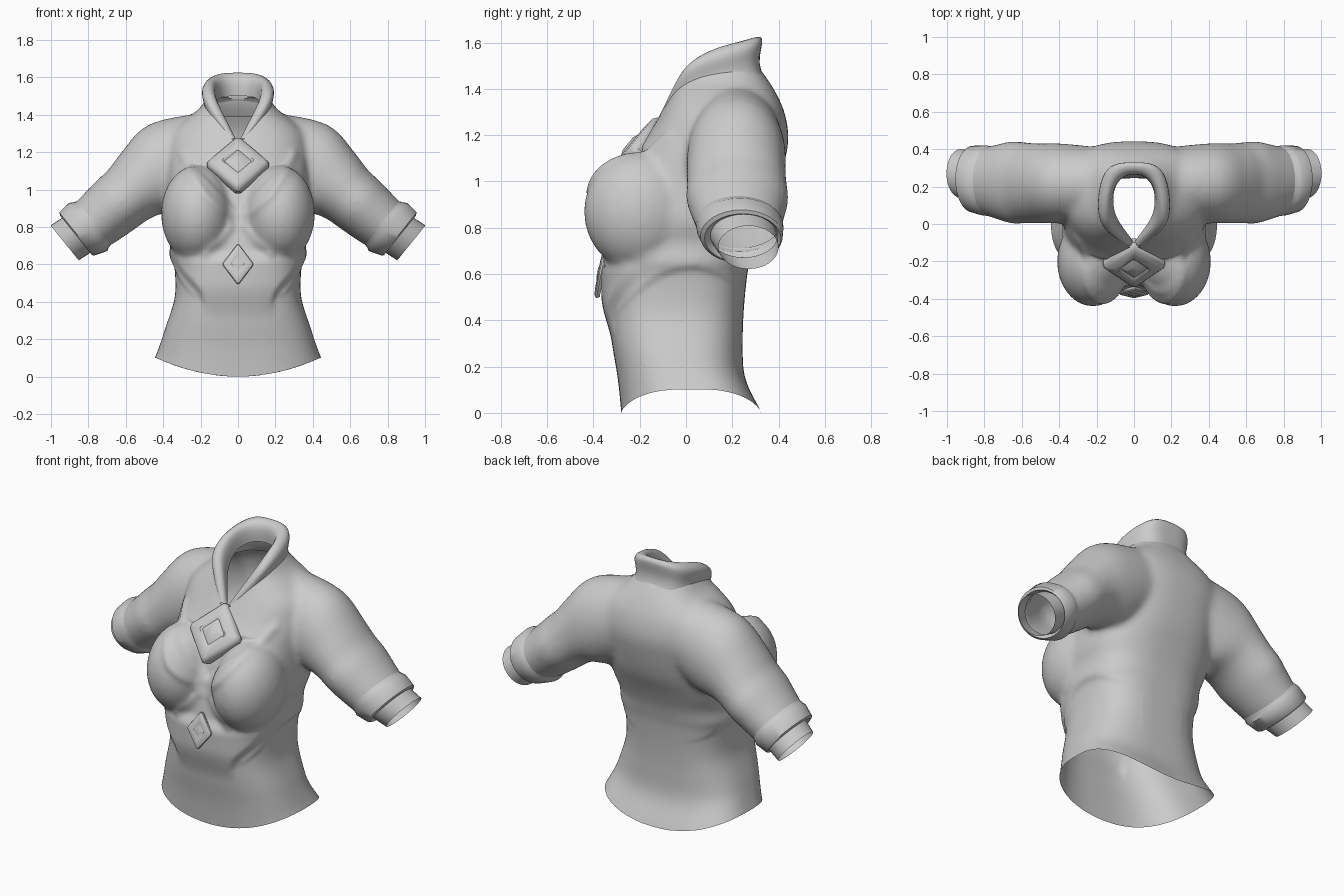
import bpy, bmesh, math
from mathutils import Vector

if "Cube" in bpy.data.objects:
    bpy.data.objects.remove(bpy.data.objects["Cube"])

grey = bpy.data.materials.new("plain grey")
grey.diffuse_color = (0.6, 0.6, 0.6, 1)
grey.use_nodes = True
grey.node_tree.nodes["Principled BSDF"].inputs["Base Color"].default_value = grey.diffuse_color


def activate(ob):
    bpy.ops.object.select_all(action='DESELECT')
    ob.select_set(True)
    bpy.context.view_layer.objects.active = ob


def make(name, bm):
    me = bpy.data.meshes.new(name)
    bmesh.ops.recalc_face_normals(bm, faces=bm.faces)
    bm.to_mesh(me)
    bm.free()
    me.materials.append(grey)
    ob = bpy.data.objects.new(name, me)
    bpy.context.collection.objects.link(ob)
    return ob


def shade(ob, angle=40):
    activate(ob)
    bpy.ops.object.shade_smooth_by_angle(angle=math.radians(angle))


def loft(bm, rings, caps=False, closed=True):
    rows = [[bm.verts.new(p) for p in r] for r in rings]
    n = len(rows[0])
    for a, b in zip(rows, rows[1:]):
        for i in range(n if closed else n - 1):
            j = (i + 1) % n
            bm.faces.new((a[i], a[j], b[j], b[i]))
    if caps:
        bm.faces.new(rows[0][::-1])
        bm.faces.new(rows[-1])


def smooth_rows(rows, k=4):
    # spline through the ring parameters
    out = []
    for i in range(len(rows) - 1):
        p = [rows[max(0, min(len(rows) - 1, i + d))] for d in (-1, 0, 1, 2)]
        for s in range(k):
            t = s / k
            out.append([.5 * (2 * b + (c - a) * t + (2 * a - 5 * b + 4 * c - d) * t * t
                              + (3 * b - a - 3 * c + d) * t ** 3) for a, b, c, d in zip(*p)])
    return out + [rows[-1]]


def power(v, e):
    return math.copysign(abs(v) ** e, v)


def step(a, b, x):
    t = max(0, min(1, (x - a) / (b - a)))
    return t * t * (3 - 2 * t)


def torso_ring(z, hw, yf, yb, n=56):
    # boxier at the hem and across the back, rounder over the chest
    up = step(.5, 1, z)
    pts = []
    for a in (2 * math.pi * i / n for i in range(n)):
        e = .72 if math.sin(a) > 0 else .74 + .11 * up
        pts.append((hw * power(math.cos(a), .68 + .1 * up),
                    (yf + yb) / 2 + (yb - yf) / 2 * power(math.sin(a), e), z))
    return pts


def arm_ring(side, cx, cz, r, cy, ry, tilt, n=32):
    # ring whose up direction leans outward by tilt
    return [(side * (cx + r * math.cos(a) * math.sin(tilt)), cy + ry * math.sin(a),
             cz + r * math.cos(a) * math.cos(tilt))
            for a in (2 * math.pi * i / n for i in range(n))]


# Body: torso, sleeves and bust fused into one skin
bm = bmesh.new()
torso = [(-.1, .48, -.275, .36), (0, .445, -.28, .325), (.15, .405, -.295, .255),
         (.3, .37, -.32, .245), (.45, .345, -.335, .25), (.6, .352, -.34, .265),
         (.65, .37, -.34, .275), (.73, .36, -.33, .295), (.83, .385, -.31, .335),
         (.95, .38, -.29, .39), (1.1, .38, -.235, .43), (1.2, .38, -.165, .443),
         (1.3, .36, -.105, .425), (1.37, .29, -.07, .395), (1.43, .21, -.045, .36),
         (1.5, .16, -.02, .31)]
loft(bm, [torso_ring(*t) for t in smooth_rows(torso)], caps=True)
sleeve = [(.18, 1.185, .225, .22, .19, .1), (.39, 1.115, .25, .218, .213, .35),
          (.515, 1.035, .197, .217, .215, .58), (.585, .975, .172, .22, .217, .66),
          (.645, .925, .166, .222, .222, .68), (.71, .87, .158, .225, .205, .68),
          (.765, .825, .15, .228, .19, .68), (.86, .75, .13, .235, .17, .68)]
for side in (-1, 1):
    loft(bm, [arm_ring(side, *s) for s in smooth_rows(sleeve)], caps=True)
    cup = bmesh.ops.create_uvsphere(bm, u_segments=32, v_segments=20, radius=1)['verts']
    for v in cup:
        v.co = Vector((side * .22 + v.co.x * .192, -.2 + v.co.y * .242, .87 + v.co.z * .26))
body = make("bodice", bm)
activate(body)
m = body.modifiers.new("fuse", 'REMESH')
m.mode = 'VOXEL'
m.voxel_size = 0.014
bpy.ops.object.modifier_apply(modifier=m.name)

bm = bmesh.new()
bm.from_mesh(body.data)


def relax(times):
    for _ in range(times):
        bmesh.ops.smooth_vert(bm, verts=bm.verts, factor=.5, use_axis_x=True,
                              use_axis_y=True, use_axis_z=True)


relax(10)
# open hem
bmesh.ops.bisect_plane(bm, geom=bm.verts[:] + bm.edges[:] + bm.faces[:],
                       plane_co=(0, 0, 0), plane_no=(0, 0, -1), clear_outer=True)

# strap that borders the neckline and crosses below the bust
strap = [Vector(p) for p in ((.30, 1.19), (.25, 1.09), (.17, .97), (.05, .86),
                             (.04, .80), (.09, .73), (.17, .66))]


def strap_gap(p):
    best = 9
    for a, b in zip(strap, strap[1:]):
        d = b - a
        t = max(0, min(1, (p - a).dot(d) / d.length_squared))
        best = min(best, (p - a - d * t).length)
    return best


for v in bm.verts:
    x, y, z = v.co
    ax = abs(x)
    if y < -.05 and ax < .42:
        # sunken chest panel, pointed at the bottom
        inner = step(0, .03, z - .87 - 1.04 * ax) * (1 - step(1.125, 1.15, z))
        v.co.y += .022 * inner
        v.co.y -= .016 * math.exp(-(strap_gap(Vector((ax, z))) / .024) ** 2)
        # raised front panel between the waist darts
        edge = .2 + .14 * step(.40, .63, z)
        v.co.y -= .028 * step(-.005, .025, edge - ax) * step(.3, .5, z) * (1 - step(.6, .68, z))
    # hollow side panels under an arched edge
    arch = .63 - 2 * (y - .02) ** 2
    if ax > .15 and z < .75:
        v.co.x *= 1 - .03 * step(-.008, .018, arch - z) * step(.2, .42, z)
    # hem rises towards the sides
    if z < .5:
        v.co.z += .1 * min(1, (x / .44) ** 2) * (1 - z / .5)
relax(1)


def opening(c):
    neck = c.z > 1.2 and (c.x / .15) ** 2 + ((c.y - .14) / .18) ** 2 < 1
    vee = c.z > 1.22 and c.y < .1 and abs(c.x) < min(.13, .55 * (c.z - 1.22))
    arm = abs(c.x) > .6 and (abs(c.x) - .785) * .78 - (c.z - .81) * .63 > 0
    return neck or vee or arm


bmesh.ops.delete(bm, geom=[f for f in bm.faces if opening(f.calc_center_median())],
                 context='FACES')
low = min(v.co.z for v in bm.verts)
for v in bm.verts:
    v.co.z -= low * max(0, 1 - v.co.z / .3)
bm.to_mesh(body.data)
bm.free()
shade(body, 60)

# Turned cuffs with the narrow sleeve end showing
cuff = [(.765, .825, .146, .226, .186, .68), (.79, .81, .155, .232, .188, .68),
        (.802, .80, .165, .233, .188, .68), (.862, .762, .148, .24, .178, .68),
        (.866, .755, .135, .245, .165, .68), (.85, .765, .12, .25, .145, .68),
        (.927, .715, .12, .27, .13, .68)]
for side, label in ((-1, "left"), (1, "right")):
    bm = bmesh.new()
    loft(bm, [arm_ring(side, *c) for c in cuff])
    shade(make(label + "_cuff", bm), 50)

# Standing collar running down into the lapels, half profile rows
rows = [
    [(0, .27, 1.50), (.06, .26, 1.50), (.105, .2, 1.49), (.115, .12, 1.46),
     (.10, .04, 1.40), (.055, -.025, 1.33), (.005, -.09, 1.25)],
    [(0, .26, 1.62), (.06, .25, 1.62), (.115, .19, 1.62), (.13, .09, 1.595),
     (.12, .0, 1.52), (.065, -.05, 1.40), (.005, -.105, 1.265)],
    [(0, .355, 1.64), (.12, .355, 1.64), (.19, .28, 1.59), (.22, .12, 1.545),
     (.205, -.01, 1.505), (.135, -.065, 1.41), (.03, -.125, 1.28)],
    [(0, .295, 1.51), (.11, .295, 1.51), (.155, .24, 1.49), (.17, .13, 1.46),
     (.165, .03, 1.42), (.12, -.045, 1.345), (.04, -.11, 1.26)],
    [(0, .375, 1.39), (.11, .37, 1.39), (.19, .29, 1.395), (.22, .13, 1.385),
     (.19, 0, 1.35), (.14, -.06, 1.29), (.06, -.115, 1.22)]]
bm = bmesh.new()
loft(bm, [[(-x, y, z) for x, y, z in r[:0:-1]] + r for r in rows], closed=False)
collar = make("collar", bm)
activate(collar)
s = collar.modifiers.new("round", 'SUBSURF')
s.levels = s.render_levels = 2
bpy.ops.object.modifier_apply(modifier=s.name)
shade(collar, 60)


# Diamond brooches with a raised centre
def brooch(name, centre, half_w, up, height):
    c, u, v = Vector(centre), Vector((half_w, 0, 0)), Vector(up)
    n = u.cross(v).normalized()
    corner = ((1, -.07), (1, .07), (.07, 1), (-.07, 1),
              (-1, .07), (-1, -.07), (-.07, -1), (.07, -1))
    steps = ((.93, -.5), (1, .15), (.96, .5), (.85, .75), (.5, .85), (.42, .72), (.2, 1))
    b = bmesh.new()
    loft(b, [[c + (u * p + v * q) * k + n * height * h for p, q in corner]
             for k, h in steps], caps=True)
    shade(make(name, b), 35)


brooch("chest_brooch", (0, -.205, 1.125), .165, (0, .112, .138), .06)
brooch("waist_brooch", (0, -.364, .60), .08, (0, .02, .105), .02)
